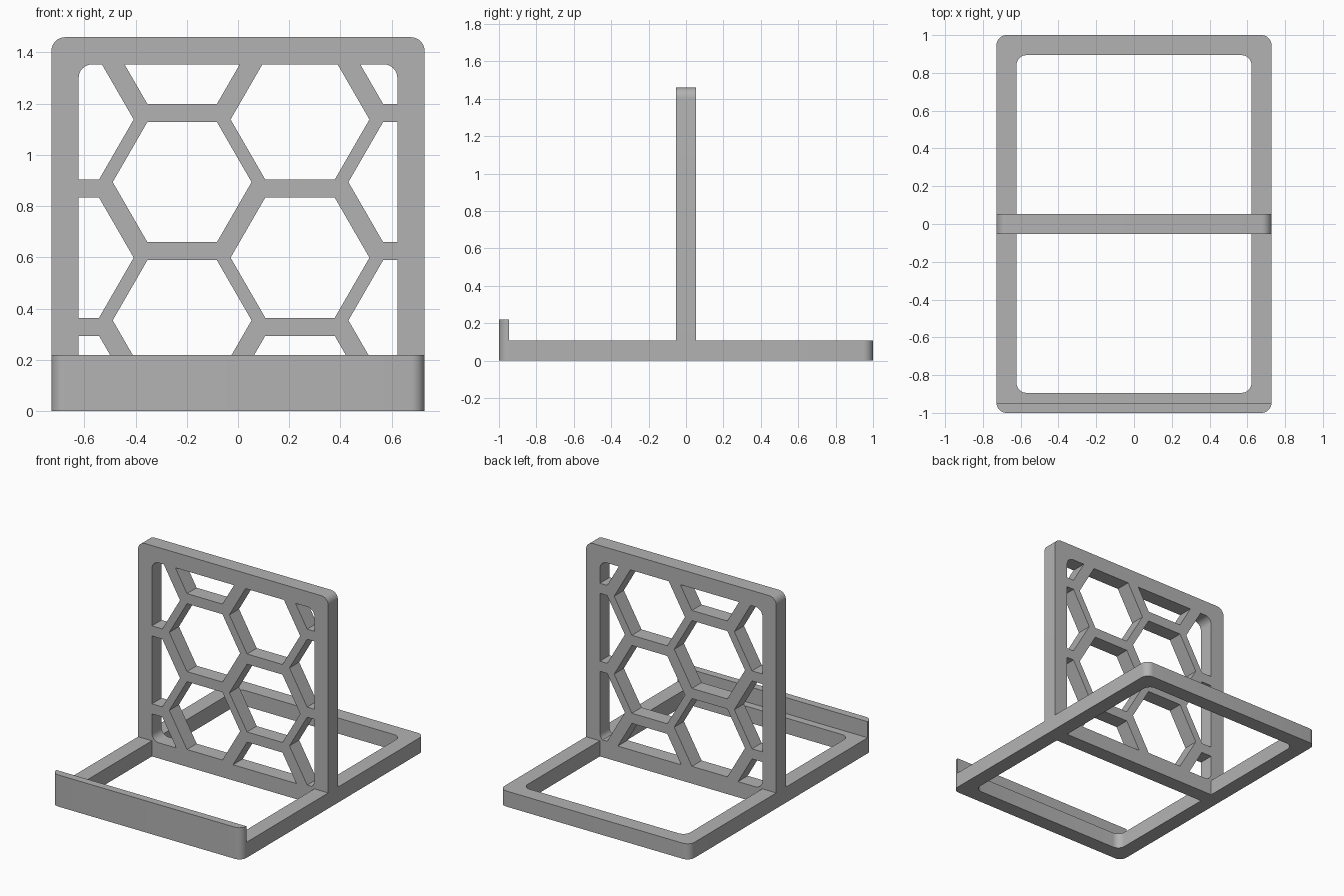
import bpy, bmesh, math
from mathutils import Matrix, Vector

cube = bpy.data.objects.get("Cube")
if cube:
    bpy.data.objects.remove(cube, do_unlink=True)

# Main sizes
HALF_W, HALF_D, HEIGHT = 0.728, 1.0, 1.459
BAR = 0.106           # width of every frame bar
BASE_T = 0.108        # thickness of the base
HALF_T = 0.053        # half thickness of the panel
LIP_T, LIP_H = 0.053, 0.219
RADIUS = 0.053
IN_W = HALF_W - BAR

grey = bpy.data.materials.new("plain grey")
grey.use_nodes = True
colour = (0.45, 0.45, 0.45, 1)
grey.diffuse_color = colour
grey.node_tree.nodes["Principled BSDF"].inputs["Base Color"].default_value = colour


def rounded_rect(x0, y0, x1, y1, r=RADIUS, steps=8):
    """Counter-clockwise rectangle with rounded corners."""
    corners = [(x1 - r, y1 - r), (x0 + r, y1 - r), (x0 + r, y0 + r), (x1 - r, y0 + r)]
    points = []
    for i, (cx, cy) in enumerate(corners):
        for s in range(steps + 1):
            a = math.pi / 2 * (i + s / steps)
            points.append(Vector((cx + r * math.cos(a), cy + r * math.sin(a))))
    return points


def cut_side(poly, origin, normal):
    """Keep the part of a convex outline on the side the normal points to."""
    kept = []
    for p, q in zip(poly, poly[1:] + poly[:1]):
        dp, dq = (p - origin).dot(normal), (q - origin).dot(normal)
        if dp >= 0:
            kept.append(p)
        if (dp > 0 > dq) or (dp < 0 < dq):
            kept.append(p.lerp(q, dp / (dp - dq)))
    return kept


def clip(poly, window):
    """Part of a convex outline inside a convex counter-clockwise window."""
    for a, b in zip(window, window[1:] + window[:1]):
        edge = b - a
        if edge.length > 1e-6:
            poly = cut_side(poly, a, Vector((-edge.y, edge.x)))
    return poly


def plate(name, outline, holes, low, high, matrix=Matrix()):
    """Solid plate from an outline with holes, extruded from low to high."""
    bm = bmesh.new()
    for loop in [outline] + holes:
        clean = [p for i, p in enumerate(loop) if (p - loop[i - 1]).length > 1e-4]
        verts = [bm.verts.new((p.x, p.y, low)) for p in clean]
        for i, v in enumerate(verts):
            bm.edges.new((verts[i - 1], v))
    bmesh.ops.triangle_fill(bm, edges=bm.edges[:], use_beauty=True)
    result = bmesh.ops.extrude_face_region(bm, geom=bm.faces[:], use_keep_orig=True)
    top = [g for g in result["geom"] if isinstance(g, bmesh.types.BMVert)]
    bmesh.ops.translate(bm, verts=top, vec=(0, 0, high - low))
    bmesh.ops.transform(bm, matrix=matrix, verts=bm.verts[:])
    bmesh.ops.recalc_face_normals(bm, faces=bm.faces[:])
    mesh = bpy.data.meshes.new(name)
    bm.to_mesh(mesh)
    bm.free()
    mesh.materials.append(grey)
    obj = bpy.data.objects.new(name, mesh)
    bpy.context.collection.objects.link(obj)
    bpy.ops.object.select_all(action='DESELECT')
    obj.select_set(True)
    bpy.context.view_layer.objects.active = obj
    bpy.ops.object.shade_smooth_by_angle(angle=math.radians(30))
    return obj


# Base frame and the raised lip along its front edge
footprint = rounded_rect(-HALF_W, -HALF_D, HALF_W, HALF_D)
opening = rounded_rect(-IN_W, -HALF_D + BAR, IN_W, HALF_D - BAR)
lip_line = Vector((0, -HALF_D + LIP_T))
plate("base_frame", cut_side(footprint, lip_line, Vector((0, 1))), [opening], 0, BASE_T)
plate("front_lip", cut_side(footprint, lip_line, Vector((0, -1))), [], 0, LIP_H)

# Upright panel: honeycomb openings clipped to the inside of its frame
HEX_R, COLUMN, ROW = 0.271, 0.46, 0.5395
window = rounded_rect(-IN_W, BASE_T, IN_W, HEIGHT - BAR)
holes = []
for col in range(4):
    for row in range(3):
        cx = -0.678 + col * COLUMN
        cz = (0.354 if col % 2 else 0.058) + row * ROW
        if col % 2 == 0:
            cz += 0.001
        hexagon = [Vector((cx + HEX_R * math.cos(k * math.pi / 3),
                           cz + HEX_R * math.sin(k * math.pi / 3))) for k in range(6)]
        hole = clip(hexagon, window)
        if len(hole) > 2:
            holes.append(hole)

# The panel outline steps in at the bottom to fit between the base rails
arch = cut_side(rounded_rect(-HALF_W, 0, HALF_W, HEIGHT), Vector((0, BASE_T)), Vector((0, 1)))
start = max(range(len(arch)), key=lambda i: arch[i].x - arch[i].y)
arch = arch[start:] + arch[:start]
foot = [Vector((-IN_W, BASE_T)), Vector((-IN_W, 0)), Vector((IN_W, 0)), Vector((IN_W, BASE_T))]
plate("honeycomb_panel", arch + foot, holes, -HALF_T, HALF_T,
      Matrix.Rotation(math.pi / 2, 4, 'X'))
